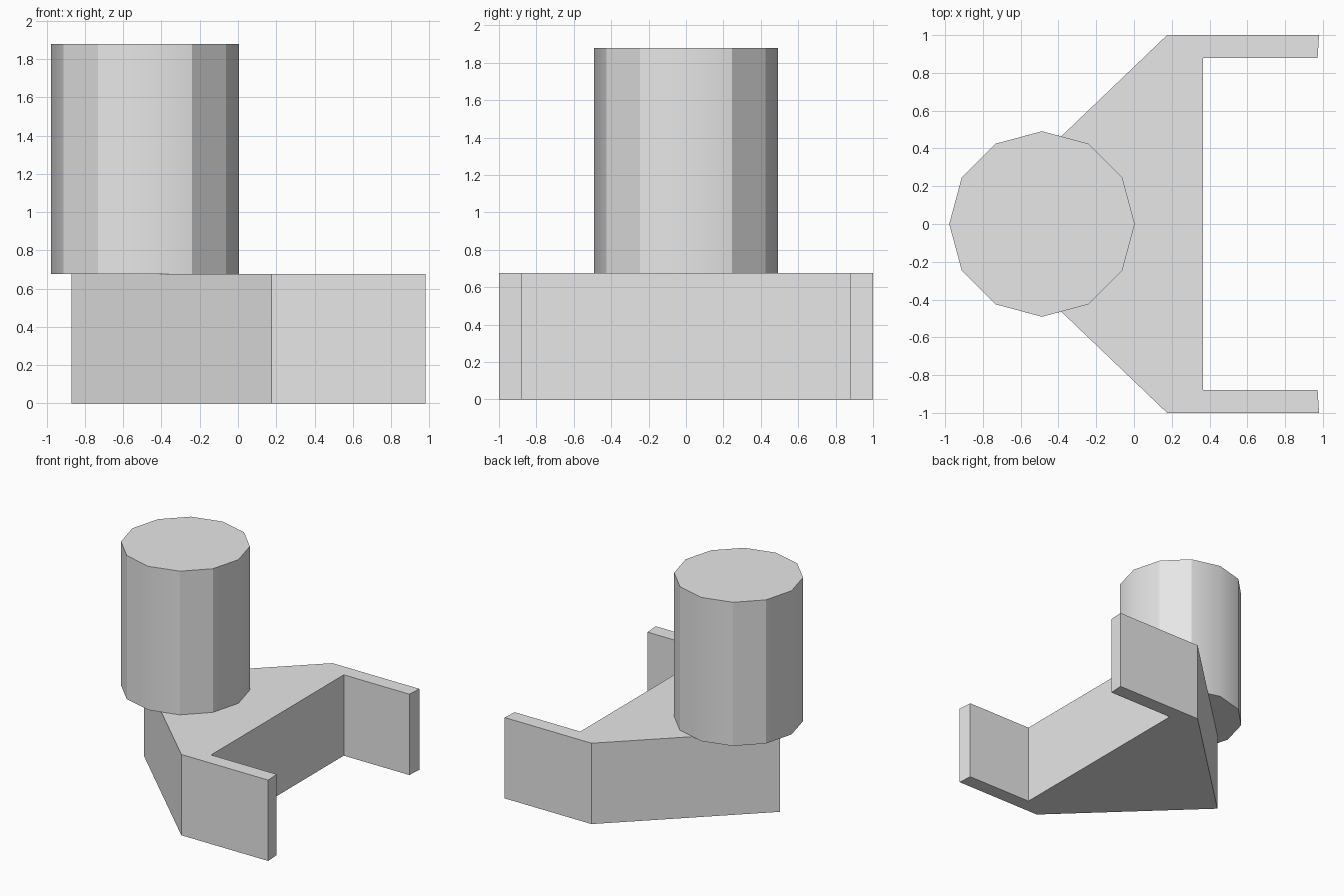
import bpy, bmesh, math

if "Cube" in bpy.data.objects:
    bpy.data.objects.remove(bpy.data.objects["Cube"])

grey = bpy.data.materials.new("plain grey")
grey.diffuse_color = (0.8, 0.8, 0.8, 1)
grey.use_nodes = True
grey.node_tree.nodes["Principled BSDF"].inputs["Base Color"].default_value = grey.diffuse_color

BASE_TOP = 0.677
COLUMN_TOP = 1.88


def prism(name, outline, z0, z1):
    """Extrude a closed outline from z0 up to z1."""
    bm = bmesh.new()
    face = bm.faces.new([bm.verts.new((x, y, z0)) for x, y in outline])
    top = bmesh.ops.extrude_face_region(bm, geom=[face])["geom"]
    bmesh.ops.translate(bm, vec=(0, 0, z1 - z0),
                        verts=[v for v in top if isinstance(v, bmesh.types.BMVert)])
    bmesh.ops.recalc_face_normals(bm, faces=bm.faces)
    mesh = bpy.data.meshes.new(name)
    bm.to_mesh(mesh)
    bm.free()
    mesh.materials.append(grey)
    obj = bpy.data.objects.new(name, mesh)
    bpy.context.collection.objects.link(obj)
    return obj


# Forked base: pointed at the left, two thin arms reaching right
half = [(0.175, 1.0), (0.98, 1.0), (0.972, 0.878), (0.365, 0.878)]
outline = [(-0.87, 0)] + half + [(x, -y) for x, y in reversed(half)]
prism("forked_base", outline, 0, BASE_TOP)

# Twelve-sided column standing on the pointed end
cx, radius = -0.487, 0.491
ring = [(cx + radius * math.cos(math.radians(a)), radius * math.sin(math.radians(a)))
        for a in range(0, 360, 30)]
column = prism("column", ring, BASE_TOP, COLUMN_TOP)

# Column sides blend only across the four edges that lie on the axes
mesh = column.data
for face in mesh.polygons:
    face.use_smooth = abs(face.normal.z) < 0.5
for edge in mesh.edges:
    a, b = (mesh.vertices[i].co for i in edge.vertices)
    upright = abs(a.z - b.z) > 0.5
    on_axis = min(abs(a.x - cx), abs(a.y)) < 0.01
    edge.use_edge_sharp = not (upright and on_axis)
